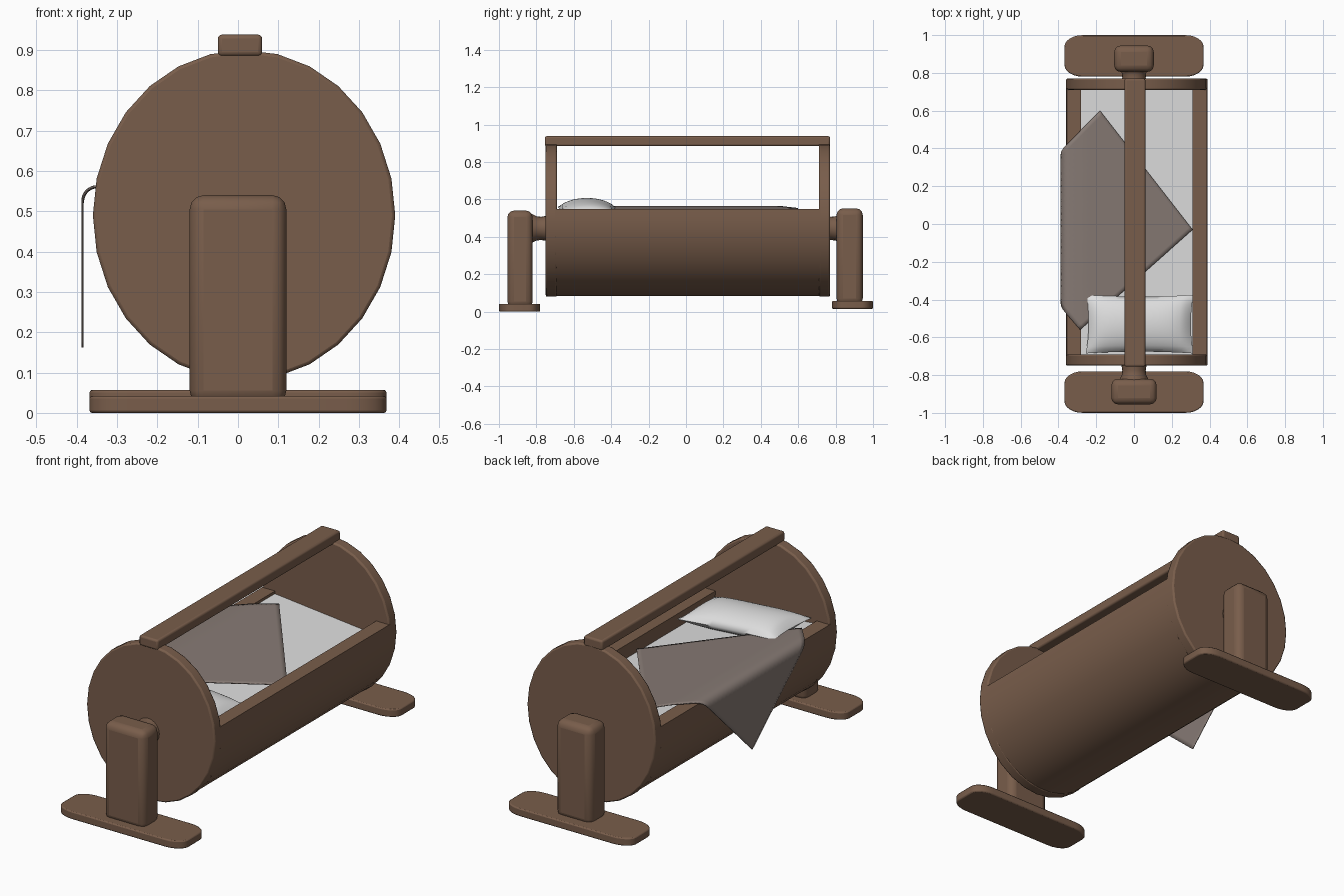
import bpy, bmesh, math
from mathutils import Vector

if "Cube" in bpy.data.objects:
    bpy.data.objects.remove(bpy.data.objects["Cube"])


def material(name, rgb):
    m = bpy.data.materials.new(name)
    m.diffuse_color = (*rgb, 1)
    m.use_nodes = True
    m.node_tree.nodes["Principled BSDF"].inputs["Base Color"].default_value = m.diffuse_color
    return m


WOOD = material("brown wood", (0.19, 0.11, 0.07))
CLOTH = material("taupe blanket", (0.24, 0.195, 0.175))
WHITE = material("white linen", (0.74, 0.74, 0.74))
CX, CZ, RX, RZ = 0.015, 0.49, 0.375, 0.41     # drum centre and radii


def make(name, bm, mat, angle=40):
    bmesh.ops.recalc_face_normals(bm, faces=bm.faces)
    me = bpy.data.meshes.new(name)
    bm.to_mesh(me)
    bm.free()
    ob = bpy.data.objects.new(name, me)
    bpy.context.collection.objects.link(ob)
    me.materials.append(mat)
    bpy.context.view_layer.objects.active = ob
    ob.select_set(True)
    bpy.ops.object.shade_smooth_by_angle(angle=math.radians(angle))
    ob.select_set(False)
    return ob


def bevel(ob, width, seg=3):
    b = ob.modifiers.new("bevel", 'BEVEL')
    b.width, b.segments = width, seg
    b.limit_method = 'ANGLE'
    return ob


def box(name, lo, hi, mat, width):
    bm = bmesh.new()
    bmesh.ops.create_cube(bm, size=1)
    for v in bm.verts:
        v.co = Vector([(a + b) / 2 + c * (b - a) for a, b, c in zip(lo, hi, v.co)])
    return bevel(make(name, bm, mat), width)


def extrude(name, pts, axis, lo, hi, mat, angle=40):
    """Extrude a closed 2D profile along y (x,z points) or z (x,y points)."""
    bm = bmesh.new()
    put = (lambda p, h: (p[0], h, p[1])) if axis == 'y' else (lambda p, h: (p[0], p[1], h))
    rings = [[bm.verts.new(put(p, h)) for p in pts] for h in (lo, hi)]
    n = len(pts)
    for i in range(n):
        j = (i + 1) % n
        bm.faces.new((rings[0][i], rings[0][j], rings[1][j], rings[1][i]))
    for r in rings:
        bm.faces.new(r)
    return make(name, bm, mat, angle)


def ellipse(rx, rz, a0, a1, n):
    return [(CX + rx * math.cos(a0 + (a1 - a0) * i / n),
             CZ + rz * math.sin(a0 + (a1 - a0) * i / n)) for i in range(n + 1)]


# round end panels
disc = ellipse(RX, RZ, 0, 2 * math.pi, 28)[:-1]
for name, lo, hi in (("front_end_panel", -0.75, -0.69), ("back_end_panel", 0.71, 0.77)):
    bevel(extrude(name, disc, 'y', lo, hi, WOOD), 0.008, 2)

# trough: open lower shell with a thick flat rim at z = 0.55
a = math.asin((0.55 - CZ) / RZ)
outer = ellipse(RX, RZ - 0.004, math.pi - a, 2 * math.pi + a, 24)
b = math.asin((0.55 - CZ) / (RZ - 0.07))
inner = ellipse(RX - 0.075, RZ - 0.07, 2 * math.pi + b, math.pi - b, 24)
bm = bmesh.new()
rows = [[bm.verts.new((p[0], y, p[1])) for p in outer + inner] for y in (-0.70, 0.72)]
n = len(rows[0])
for i in range(n):
    j = (i + 1) % n
    bm.faces.new((rows[0][i], rows[0][j], rows[1][j], rows[1][i]))
make("trough_shell", bm, WOOD)

# top carrying bar
box("top_bar", (-0.05, -0.755, 0.885), (0.06, 0.77, 0.938), WOOD, 0.01)

# stands: foot slab, post and axle stub at each end
foot = []
for cx, cy, a0 in ((0.27, 0.05, 0), (-0.27, 0.05, 90), (-0.27, -0.05, 180), (0.27, -0.05, 270)):
    for k in range(7):
        t = math.radians(a0 + 15 * k)
        foot.append((cx + 0.098 * math.cos(t), cy + 0.06 * math.sin(t)))
for side, s, z in (("front", -1, 0.0), ("back", 1, 0.015)):
    fy = s * 0.89
    bevel(extrude(side + "_foot", [(x, fy + y) for x, y in foot], 'z', z, z + 0.042, WOOD), 0.006, 2)
    ys = sorted((s * 0.955, s * 0.82)) if s < 0 else (0.805, 0.945)
    w = 0.12 if s < 0 else 0.105
    box(side + "_post", (-w, ys[0], z + 0.02), (w, ys[1], 0.54 + z * 0.8), WOOD, 0.035)
    # flared axle stub, turned from a short profile
    bm = bmesh.new()
    rings = []
    for y, r in ((0.88, 0.085), (0.83, 0.08), (0.80, 0.065), (0.775, 0.062), (0.74, 0.068)):
        rings.append([bm.verts.new((r * math.cos(t * math.pi / 10), s * y,
                                    0.445 + r * math.sin(t * math.pi / 10))) for t in range(20)])
    for r0, r1 in zip(rings, rings[1:]):
        for i in range(20):
            j = (i + 1) % 20
            bm.faces.new((r0[i], r0[j], r1[j], r1[i]))
    bm.faces.new(rings[0])
    bm.faces.new(rings[-1])
    make(side + "_axle", bm, WOOD, 50)


# mattress, tilting slightly down to the right
def tilt(x):
    return 0.535 - 0.06 * (x + 0.28) / 0.6


extrude("mattress", [(-0.295, tilt(-0.295)), (0.325, tilt(0.325)), (0.27, 0.36), (-0.24, 0.36)],
        'y', -0.695, 0.715, WHITE)

# pillow: two bulging sheets with pinched sides
bm = bmesh.new()
N = 18
for sgn in (1, -1):
    g = []
    for i in range(N + 1):
        for j in range(N + 1):
            u, v = 2 * i / N - 1, 2 * j / N - 1
            h = ((1 - u ** 4) * (1 - v * v)) ** 0.6
            x = 0.03 + 0.285 * u * (1 - 0.05 * (1 - v * v))
            y = -0.53 + 0.155 * v * (1 - 0.06 * (1 - u * u))
            g.append(bm.verts.new((x, y, 0.54 + sgn * 0.06 * h - 0.02 * u)))
    for i in range(N):
        for j in range(N):
            k = i * (N + 1) + j
            bm.faces.new((g[k], g[k + 1], g[k + N + 2], g[k + N + 1]))
bmesh.ops.remove_doubles(bm, verts=bm.verts, dist=0.0005)
make("pillow", bm, WHITE, 70)


# blanket: flat kite bent over the left rim, with one corner hanging
def drape(s):
    edge, r = -0.35, 0.036
    if s > edge:
        return s, 0.562 - 0.07 * max(0, s + 0.27) / 0.6
    d = edge - s
    if d < r * math.pi / 2:
        return edge - r * math.sin(d / r), 0.562 - r * (1 - math.cos(d / r))
    return edge - r, 0.562 - r - (d - r * math.pi / 2)


A, B, C, D = Vector((0.31, -0.03)), Vector((-0.18, 0.60)), Vector((-0.77, -0.0)), Vector((-0.285, -0.56))
bm = bmesh.new()
N = 36
g = []
for i in range(N + 1):
    for j in range(N + 1):
        p = A.lerp(B, i / N).lerp(D.lerp(C, i / N), j / N)
        x, z = drape(p.x)
        g.append(bm.verts.new((x, p.y, z)))
for i in range(N):
    for j in range(N):
        k = i * (N + 1) + j
        bm.faces.new((g[k], g[k + 1], g[k + N + 2], g[k + N + 1]))
cloth = make("blanket", bm, CLOTH, 60)
sol = cloth.modifiers.new("thickness", 'SOLIDIFY')
sol.thickness, sol.offset = 0.005, 0
